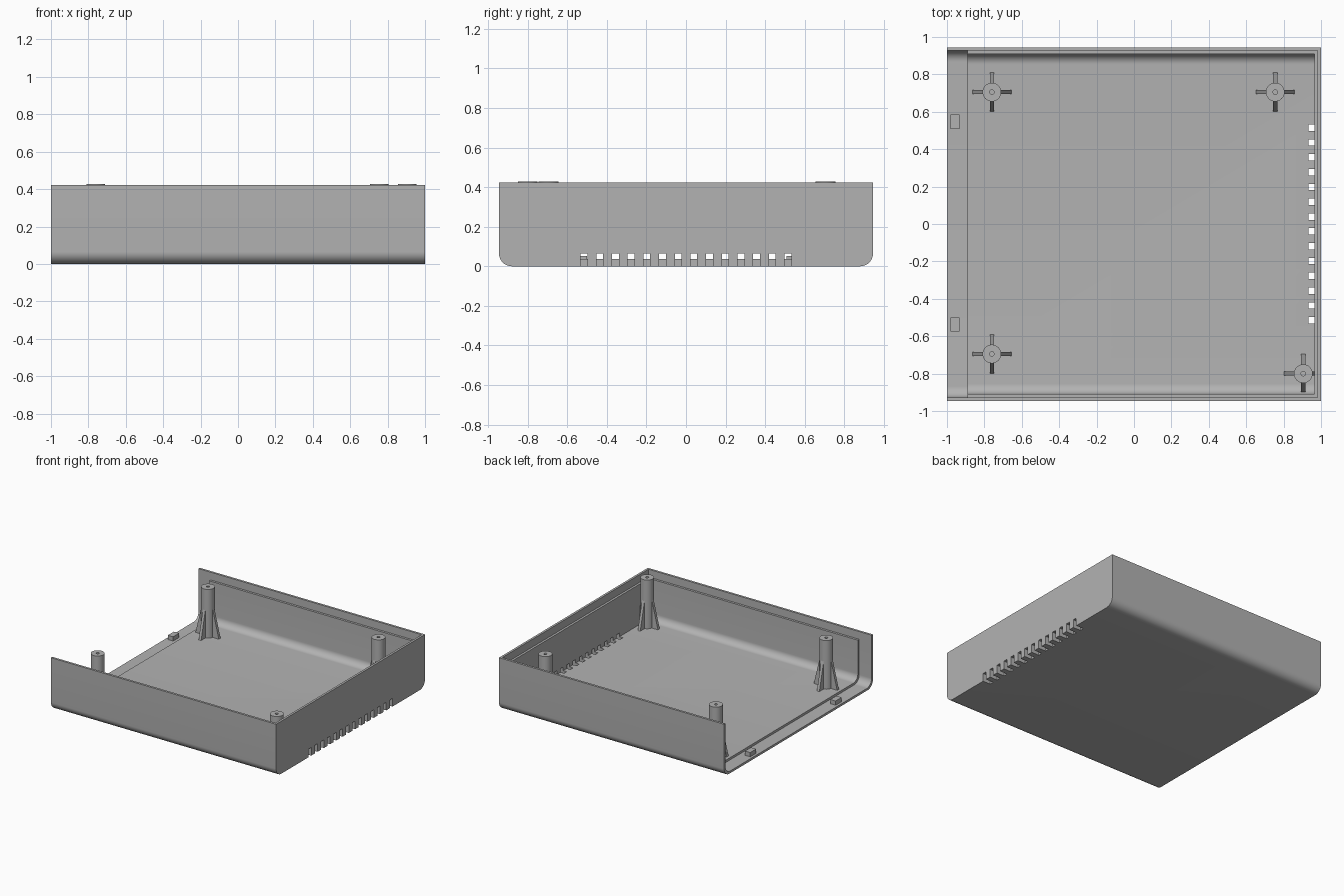
import bpy, bmesh, math
from mathutils import Matrix, Vector

cube = bpy.data.objects.get("Cube")
if cube:
    bpy.data.objects.remove(cube)

grey = bpy.data.materials.new("plain grey")
grey.use_nodes = True
colour = (0.45, 0.45, 0.45, 1)
grey.diffuse_color = colour
grey.node_tree.nodes["Principled BSDF"].inputs["Base Color"].default_value = colour

WIDTH, HEIGHT, SKIN = 0.945, 0.422, 0.018   # half depth, rim height, one wall layer
FLOOR = 2 * SKIN
POST_TOP = 0.427


def make(name, bm):
    bmesh.ops.recalc_face_normals(bm, faces=bm.faces)
    mesh = bpy.data.meshes.new(name)
    bm.to_mesh(mesh)
    bm.free()
    mesh.materials.append(grey)
    obj = bpy.data.objects.new(name, mesh)
    bpy.context.collection.objects.link(obj)
    return obj


def prism(bm, points, shift):
    """Extrude a flat outline by a vector."""
    face = bm.faces.new([bm.verts.new(p) for p in points])
    top = bmesh.ops.extrude_face_region(bm, geom=[face])["geom"]
    bmesh.ops.translate(bm, vec=shift, verts=[v for v in top if isinstance(v, bmesh.types.BMVert)])


def box(bm, low, high):
    (x0, y0, z0), (x1, y1, z1) = low, high
    prism(bm, [(x0, y0, z0), (x1, y0, z0), (x1, y1, z0), (x0, y1, z0)], (0, 0, z1 - z0))


def trough(x0, x1, inset, radius, top):
    """Upright block with two rounded lower edges running along x."""
    bm = bmesh.new()
    half = WIDTH - inset
    arc = []
    for i in range(13):
        a = math.pi / 2 * i / 12
        arc.append((half - radius + radius * math.sin(a), inset + radius - radius * math.cos(a)))
    outline = [(-half, top)] + [(-y, z) for y, z in reversed(arc)] + arc + [(half, top)]
    prism(bm, [(x0, y, z) for y, z in outline], (x1 - x0, 0, 0))
    return bm


def smooth(obj):
    bpy.ops.object.select_all(action="DESELECT")
    obj.select_set(True)
    bpy.context.view_layer.objects.active = obj
    bpy.ops.object.shade_smooth_by_angle(angle=math.radians(30))


def cut(target, cutter):
    mod = target.modifiers.new("cut", "BOOLEAN")
    mod.operation, mod.solver, mod.object = "DIFFERENCE", "EXACT", cutter
    bpy.context.view_layer.objects.active = target
    bpy.ops.object.modifier_apply(modifier=mod.name)
    bpy.data.objects.remove(cutter)


# Tray shell: solid block, hollowed, with an open end and a stepped rim
shell = make("tray_shell", trough(-1, 1, 0, 0.065, HEIGHT))
cut(shell, make("cavity_cutter", trough(-1.2, 1 - FLOOR, FLOOR, 0.055, 0.8)))
cut(shell, make("open_end_cutter", trough(-1.2, -0.89, SKIN, 0.06, 0.8)))
rim = bmesh.new()
box(rim, (-1.2, SKIN - WIDTH, 0.36), (1 - SKIN, WIDTH - SKIN, 0.8))
cut(shell, make("rim_cutter", rim))

# Row of vent slots through the foot of the end wall
slots = bmesh.new()
for i in range(14):
    y = -0.515 + i * 1.03 / 13
    box(slots, (0.933, y - 0.017, -0.1), (1.1, y + 0.017, 0.065))
cut(shell, make("slot_cutter", slots))
smooth(shell)

# Screw posts with four tapered ribs each
for n, (x, y) in enumerate([(-0.76, 0.705), (0.755, 0.705), (-0.76, -0.695), (0.905, -0.8)]):
    bm = bmesh.new()
    rings = [(0.012, FLOOR), (0.012, POST_TOP), (0.05, POST_TOP), (0.05, FLOOR - 0.005)]
    verts = [bm.verts.new((r, 0, z)) for r, z in rings]
    edges = [bm.edges.new(pair) for pair in zip(verts, verts[1:])]
    bmesh.ops.spin(bm, geom=verts + edges, cent=(0, 0, 0), axis=(0, 0, 1),
                   angle=math.tau, steps=32, use_duplicate=False)
    bmesh.ops.remove_doubles(bm, verts=bm.verts, dist=0.0005)
    post = make(f"screw_post_{n + 1}", bm)
    post.location = (x, y, 0)
    smooth(post)

    ribs = bmesh.new()
    for k in range(4):
        reach = 0.105 if k else min(0.105, 0.97 - x)
        turn = Matrix.Rotation(k * math.pi / 2, 3, "Z")
        side = [(0.04, FLOOR - 0.005), (reach, FLOOR - 0.005), (0.049, 0.26), (0.04, 0.26)]
        prism(ribs, [turn @ Vector((r, -0.011, z)) for r, z in side], turn @ Vector((0, 0.022, 0)))
    make(f"post_ribs_{n + 1}", ribs).location = (x, y, 0)

# Locating tabs on the open edge
for name, y in (("back_tab", 0.547), ("front_tab", -0.537)):
    bm = bmesh.new()
    box(bm, (-0.98, y - 0.038, SKIN - 0.004), (-0.933, y + 0.038, 0.052))
    make(name, bm)
